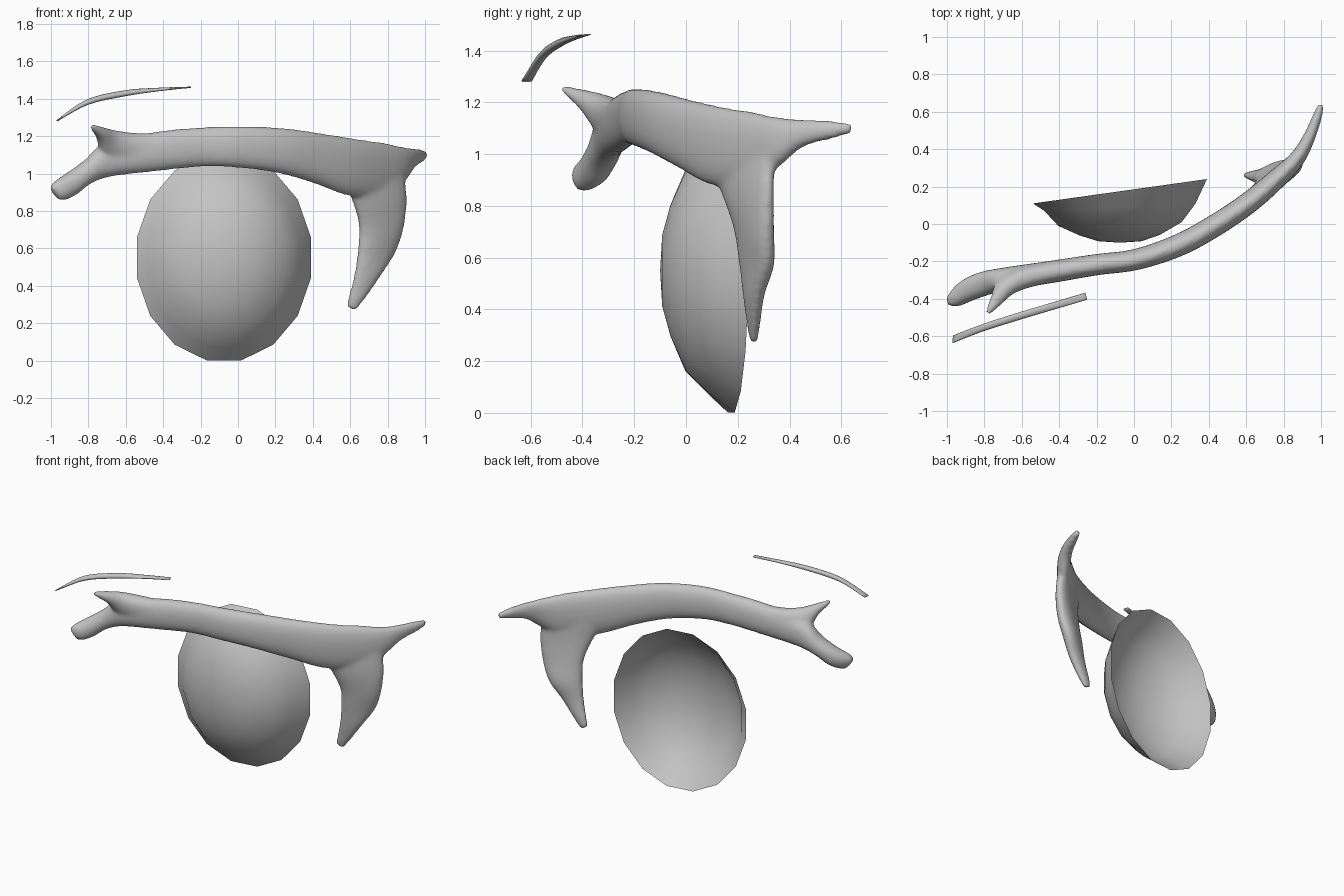
import bpy, bmesh, math
from mathutils import Vector

if "Cube" in bpy.data.objects:
    bpy.data.objects.remove(bpy.data.objects["Cube"])

grey = bpy.data.materials.new("plain grey")
grey.diffuse_color = (0.55, 0.55, 0.55, 1)
grey.use_nodes = True
grey.node_tree.nodes["Principled BSDF"].inputs["Base Color"].default_value = grey.diffuse_color


def make_object(name, bm):
    me = bpy.data.meshes.new(name)
    bmesh.ops.recalc_face_normals(bm, faces=bm.faces)
    for f in bm.faces:
        f.smooth = True
    bm.to_mesh(me)
    bm.free()
    me.materials.append(grey)
    ob = bpy.data.objects.new(name, me)
    bpy.context.collection.objects.link(ob)
    return ob


def spline(rows, steps):
    """Catmull-Rom interpolation through section rows."""
    out = []
    for i in range(len(rows) - 1):
        quad = (rows[max(i - 1, 0)], rows[i], rows[i + 1], rows[min(i + 2, len(rows) - 1)])
        for k in range(steps):
            t = k / steps
            out.append([0.5 * (2 * b + (c - a) * t + (2 * a - 5 * b + 4 * c - d) * t * t
                               + (3 * b - a - 3 * c + d) * t ** 3) for a, b, c, d in zip(*quad)])
    out.append(list(rows[-1]))
    return out


def full(v):
    """Slightly fuller than a plain ellipse."""
    return math.copysign(abs(v) ** 0.9, v)


def loft(bm, rows, steps=5, n=20):
    """Rows: edge point A, edge point B, half thickness; oval sections between."""
    secs = spline(rows, steps)
    mids = [(Vector(s[:3]) + Vector(s[3:6])) / 2 for s in secs]
    rings = []
    for i, s in enumerate(secs):
        half = (Vector(s[3:6]) - Vector(s[:3])) / 2
        tangent = mids[min(i + 1, len(mids) - 1)] - mids[max(i - 1, 0)]
        thick = half.cross(tangent).normalized() * max(s[6], 0.002)
        rings.append([bm.verts.new(mids[i] + half * full(math.cos(a)) + thick * full(math.sin(a)))
                      for a in (2 * math.pi * k / n for k in range(n))])
    for r0, r1 in zip(rings, rings[1:]):
        for k in range(n):
            bm.faces.new((r0[k], r0[(k + 1) % n], r1[(k + 1) % n], r1[k]))
    bm.faces.new(rings[0])
    bm.faces.new(rings[-1])


# Eye: 16-sided open dome bulging to the front, with a slanted rim
bm = bmesh.new()
N = 16
rings = []
for r, y, slope in ((1, .175, .14), (.87, .09, .05), (.71, 0, .03), (.46, -.06, .01), (.25, -.092, 0)):
    ring = []
    for k in range(N):
        a = 2 * math.pi * (k + .5) / N
        x = .474 * r * math.cos(a)
        ring.append(bm.verts.new((-.075 + x, y + slope * x, .55 + .56 * r * math.sin(a))))
    rings.append(ring)
for r0, r1 in zip(rings, rings[1:]):
    for k in range(N):
        bm.faces.new((r0[k], r0[(k + 1) % N], r1[(k + 1) % N], r1[k]))
centre = bm.verts.new((-.075, -.1, .55))
for k in range(N):
    bm.faces.new((rings[-1][k], rings[-1][(k + 1) % N], centre))
eye = make_object("eye_dome", bm)
if sum(p.normal.y for p in eye.data.polygons) > 0:
    eye.data.flip_normals()

# Upper lid: curved band with a lobe on the left and a spike on the right
bm = bmesh.new()
loft(bm, [
    (-1.005, -.425, .925, -.955, -.405, .855, .028),
    (-.985, -.41, .955, -.915, -.385, .86, .047),
    (-.92, -.365, 1.0, -.86, -.345, .89, .062),
    (-.82, -.325, 1.07, -.79, -.315, .945, .066),
    (-.71, -.3, 1.165, -.68, -.29, .983, .062),
    (-.45, -.26, 1.222, -.45, -.255, 1.01, .06),
    (-.2, -.22, 1.247, -.2, -.215, 1.035, .057),
    (.02, -.19, 1.253, .0, -.19, 1.03, .057),
    (.25, -.11, 1.243, .22, -.12, 1.0, .06),
    (.45, .0, 1.215, .41, -.02, .945, .06),
    (.64, .13, 1.185, .59, .1, .88, .058),
    (.78, .255, 1.165, .76, .24, .87, .053),
    (.87, .35, 1.145, .87, .345, .94, .043),
    (.935, .46, 1.135, .93, .45, 1.025, .034),
    (.98, .58, 1.128, .98, .57, 1.06, .026),
    (1.0, .645, 1.118, 1.0, .64, 1.08, .016)])
# Right leg of the lid
loft(bm, [
    (.55, .09, 1.0, .89, .335, 1.02, .045),
    (.61, .145, .86, .9, .33, .84, .05),
    (.648, .2, .72, .88, .325, .69, .05),
    (.642, .222, .58, .835, .325, .57, .048),
    (.62, .24, .45, .765, .285, .455, .036),
    (.59, .255, .34, .68, .268, .33, .024),
    (.578, .26, .285, .63, .262, .265, .015)])
# Small upper spike on the left, with a broad web into the band
loft(bm, [
    (-.4, -.25, 1.212, -.45, -.26, 1.08, .052),
    (-.55, -.28, 1.218, -.62, -.295, 1.07, .058),
    (-.65, -.335, 1.23, -.72, -.33, 1.1, .054),
    (-.72, -.405, 1.248, -.745, -.4, 1.18, .038),
    (-.765, -.46, 1.262, -.777, -.46, 1.225, .022),
    (-.778, -.482, 1.262, -.785, -.482, 1.242, .012)])
lid = make_object("upper_lid", bm)
mod = lid.modifiers.new("merge", 'REMESH')
mod.mode = 'VOXEL'
mod.voxel_size = .012
mod.use_smooth_shade = True
mod = lid.modifiers.new("soften", 'SMOOTH')
mod.factor = .5
mod.iterations = 12

# Eyebrow: thin arched strip
bm = bmesh.new()
loft(bm, [
    (-.97, -.637, 1.282, -.965, -.595, 1.282, .004),
    (-.81, -.575, 1.375, -.8, -.532, 1.388, .014),
    (-.61, -.512, 1.422, -.6, -.468, 1.435, .015),
    (-.42, -.455, 1.447, -.42, -.415, 1.452, .009),
    (-.25, -.405, 1.46, -.26, -.367, 1.462, .003)], n=12)
make_object("eyebrow", bm)
